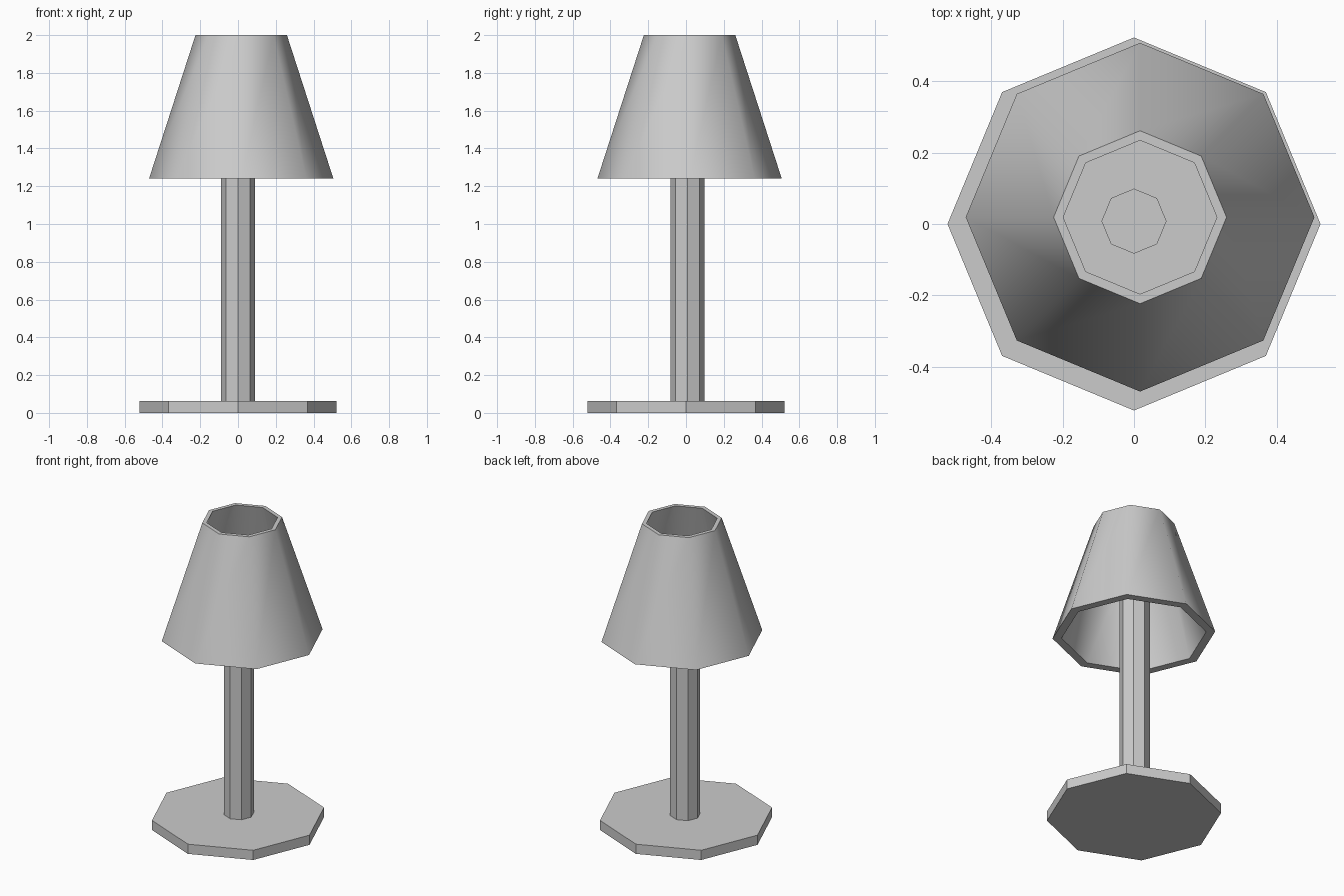
import bpy, bmesh
from math import cos, sin, pi, radians

if "Cube" in bpy.data.objects:
    bpy.data.objects.remove(bpy.data.objects["Cube"])

SIDES = 8


def lathe(name, profile, center=(0, 0), closed=False, smooth=False):
    """Turn an (r, z) profile into an eight-sided solid; open profiles get end caps."""
    bm = bmesh.new()
    rings = [[bm.verts.new((center[0] + r * cos(2 * pi * i / SIDES),
                            center[1] + r * sin(2 * pi * i / SIDES), z))
              for i in range(SIDES)] for r, z in profile]
    pairs = list(zip(rings, rings[1:]))
    if closed:
        pairs.append((rings[-1], rings[0]))
    else:
        bm.faces.new(rings[0])
        bm.faces.new(rings[-1])
    for a, b in pairs:
        for i in range(SIDES):
            j = (i + 1) % SIDES
            bm.faces.new((a[i], a[j], b[j], b[i]))
    bmesh.ops.recalc_face_normals(bm, faces=bm.faces)
    mesh = bpy.data.meshes.new(name)
    bm.to_mesh(mesh)
    bm.free()
    obj = bpy.data.objects.new(name, mesh)
    bpy.context.collection.objects.link(obj)
    if smooth:
        bpy.ops.object.select_all(action='DESELECT')
        obj.select_set(True)
        bpy.context.view_layer.objects.active = obj
        bpy.ops.object.shade_smooth_by_angle(angle=radians(50))
    return obj


# Flat octagonal foot
lathe("base", [(0.522, 0), (0.522, 0.064)])

# Upright pole, running up inside the shade
lathe("pole", [(0.091, 0.064), (0.091, 1.62)], center=(0, 0.008))

# Hollow tapered shade, open at both ends and slightly off centre
lathe("shade", [(0.488, 1.24), (0.242, 2.0), (0.215, 2.0), (0.434, 1.24)],
      center=(0.017, 0.019), closed=True, smooth=True)
